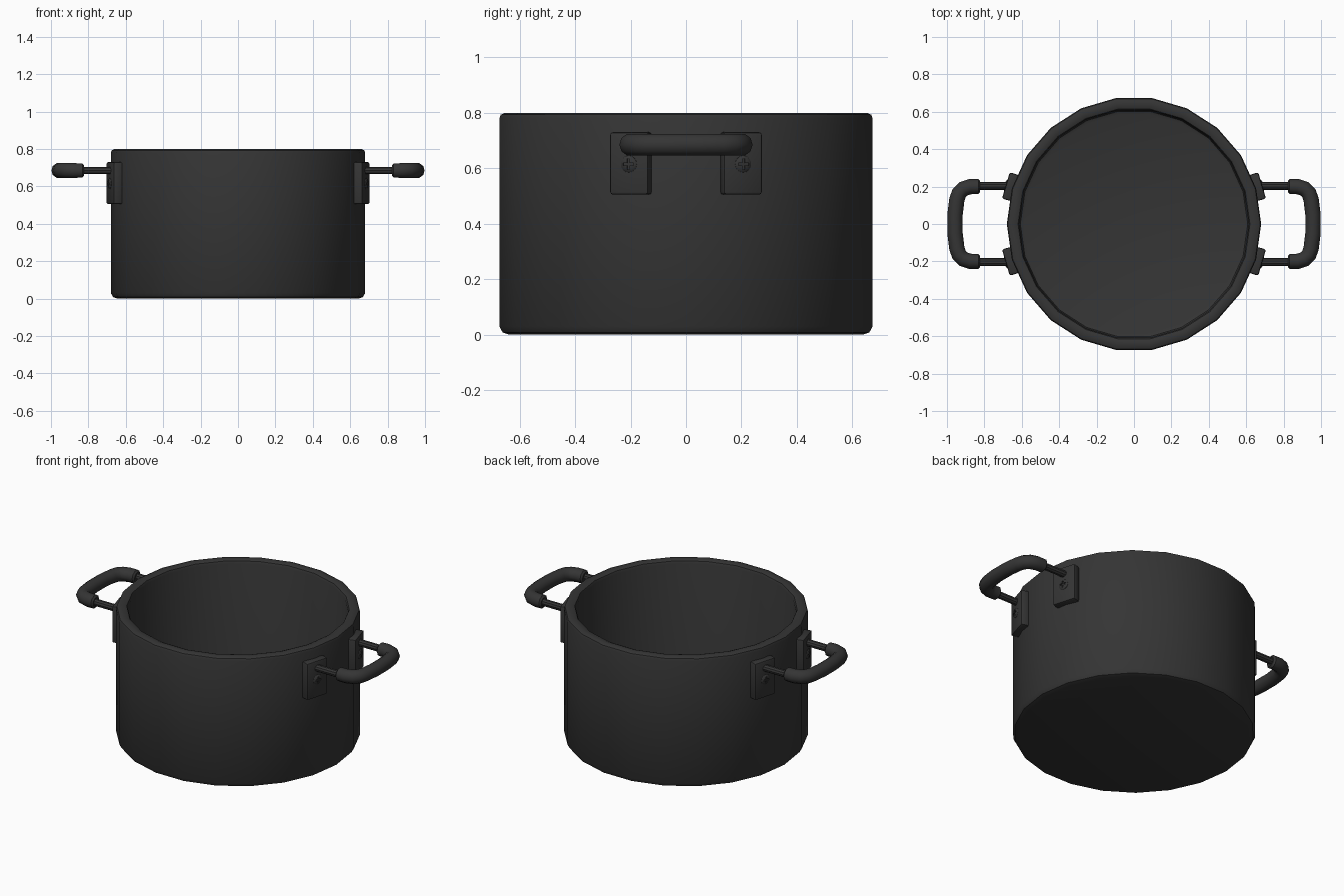
import bpy, bmesh
from math import cos, sin, pi, radians

if "Cube" in bpy.data.objects:
    bpy.data.objects.remove(bpy.data.objects["Cube"])

SIDES = 22
TILT = 2 * pi / SIDES          # brackets sit one facet away from the x axis
BRACKET_Y = 0.204

iron = bpy.data.materials.new("dark_iron")
iron.diffuse_color = (0.035, 0.035, 0.035, 1)
iron.use_nodes = True
iron.node_tree.nodes["Principled BSDF"].inputs["Base Color"].default_value = iron.diffuse_color


def apply_modifiers(ob):
    bpy.ops.object.select_all(action='DESELECT')
    bpy.context.view_layer.objects.active = ob
    ob.select_set(True)
    bpy.ops.object.convert(target='MESH')
    return bpy.context.view_layer.objects.active


def finish(ob, name, mirror=(), angle=35):
    ob.name = name
    if mirror:
        bpy.ops.object.select_all(action='DESELECT')
        bpy.context.view_layer.objects.active = ob
        ob.select_set(True)
        bpy.ops.object.transform_apply(location=True, rotation=True, scale=True)
        m = ob.modifiers.new("mirror", 'MIRROR')
        m.use_axis = ('x' in mirror, 'y' in mirror, False)
        m.use_mirror_merge = False
    ob = apply_modifiers(ob)
    ob.name = name
    ob.data.materials.clear()
    ob.data.materials.append(iron)
    bpy.ops.object.shade_smooth_by_angle(angle=radians(angle))
    return ob


def revolve(name, profile, sides):
    bm = bmesh.new()
    rings = [[bm.verts.new((r * cos(2 * pi * i / sides), r * sin(2 * pi * i / sides), z))
              for i in range(sides)] for r, z in profile]
    for a, b in zip(rings, rings[1:]):
        for i in range(sides):
            j = (i + 1) % sides
            bm.faces.new((a[i], a[j], b[j], b[i]))
    bm.faces.new(rings[0][::-1])
    bm.faces.new(rings[-1])
    bmesh.ops.recalc_face_normals(bm, faces=bm.faces)
    me = bpy.data.meshes.new(name)
    bm.to_mesh(me)
    bm.free()
    ob = bpy.data.objects.new(name, me)
    bpy.context.collection.objects.link(ob)
    return ob


def box(size, loc, rot=(0, 0, 0)):
    bpy.ops.mesh.primitive_cube_add(size=1, location=loc, rotation=rot)
    ob = bpy.context.object
    ob.scale = size
    bpy.ops.object.transform_apply(location=False, rotation=False, scale=True)
    return ob


def tube(name, points, radius):
    cu = bpy.data.curves.new(name, 'CURVE')
    cu.dimensions = '3D'
    cu.bevel_depth = radius
    cu.bevel_resolution = 3
    cu.use_fill_caps = True
    sp = cu.splines.new('POLY')
    sp.points.add(len(points) - 1)
    for p, (x, y, z, r) in zip(sp.points, points):
        p.co = (x, y, z, 1)
        p.radius = r
    ob = bpy.data.objects.new(name, cu)
    bpy.context.collection.objects.link(ob)
    return apply_modifiers(ob)


# Pot body: one closed profile, from underside over the rim to the inner floor
pot = revolve("pot", [(0.645, 0), (0.668, 0.008), (0.68, 0.03), (0.68, 0.78), (0.675, 0.793),
                      (0.66, 0.8), (0.635, 0.8), (0.62, 0.794), (0.614, 0.78),
                      (0.614, 0.09), (0.608, 0.072), (0.59, 0.065)], SIDES)
finish(pot, "pot_body")

# Bracket plates, tangent to the wall
d = 0.688
cx, cy = d * cos(TILT), d * sin(TILT) + 0.005
plate = box((0.052, 0.146, 0.225), (cx, cy, 0.6175), (0, 0, TILT))
b = plate.modifiers.new("bevel", 'BEVEL')
b.width, b.segments = 0.01, 2
finish(plate, "bracket_plates", 'xy')

# Domed cross-head screws
d = 0.712
sx, sy = d * cos(TILT), d * sin(TILT) + 0.005
screw = revolve("screw", [(0.03, -0.01), (0.03, 0.003), (0.024, 0.008), (0.012, 0.011)], 16)
screw.location = (sx, sy, 0.615)
screw.rotation_euler = (0, pi / 2, TILT)
cutters = [box((0.016, w, h), (sx + 0.0115 * cos(TILT), sy + 0.0115 * sin(TILT), 0.615), (0, 0, TILT))
           for w, h in ((0.04, 0.009), (0.009, 0.04))]
for c in cutters:
    c.hide_render = True
    m = screw.modifiers.new("slot", 'BOOLEAN')
    m.operation, m.solver, m.object = 'DIFFERENCE', 'EXACT', c
screw = apply_modifiers(screw)
for c in cutters:
    bpy.data.objects.remove(c)
finish(screw, "bracket_screws", 'xy')

# Thin rods joining plates and grips
Z = 0.685
rod = tube("rod", [(0.66, BRACKET_Y, Z, 1), (0.85, BRACKET_Y, Z, 1)], 0.021)
finish(rod, "handle_rods", 'xy')

# Thick rounded grips
half = [(0.823, 0.2, 0.72), (0.832, 0.2, 0.98), (0.875, 0.2, 1), (0.912, 0.188, 1),
        (0.935, 0.165, 1), (0.947, 0.13, 1), (0.957, 0.05, 1)]
path = [(x, y, Z, r) for x, y, r in half] + [(x, -y, Z, r) for x, y, r in reversed(half)]
grip = tube("grip", path, 0.041)
finish(grip, "handle_grips", 'x', 40)
